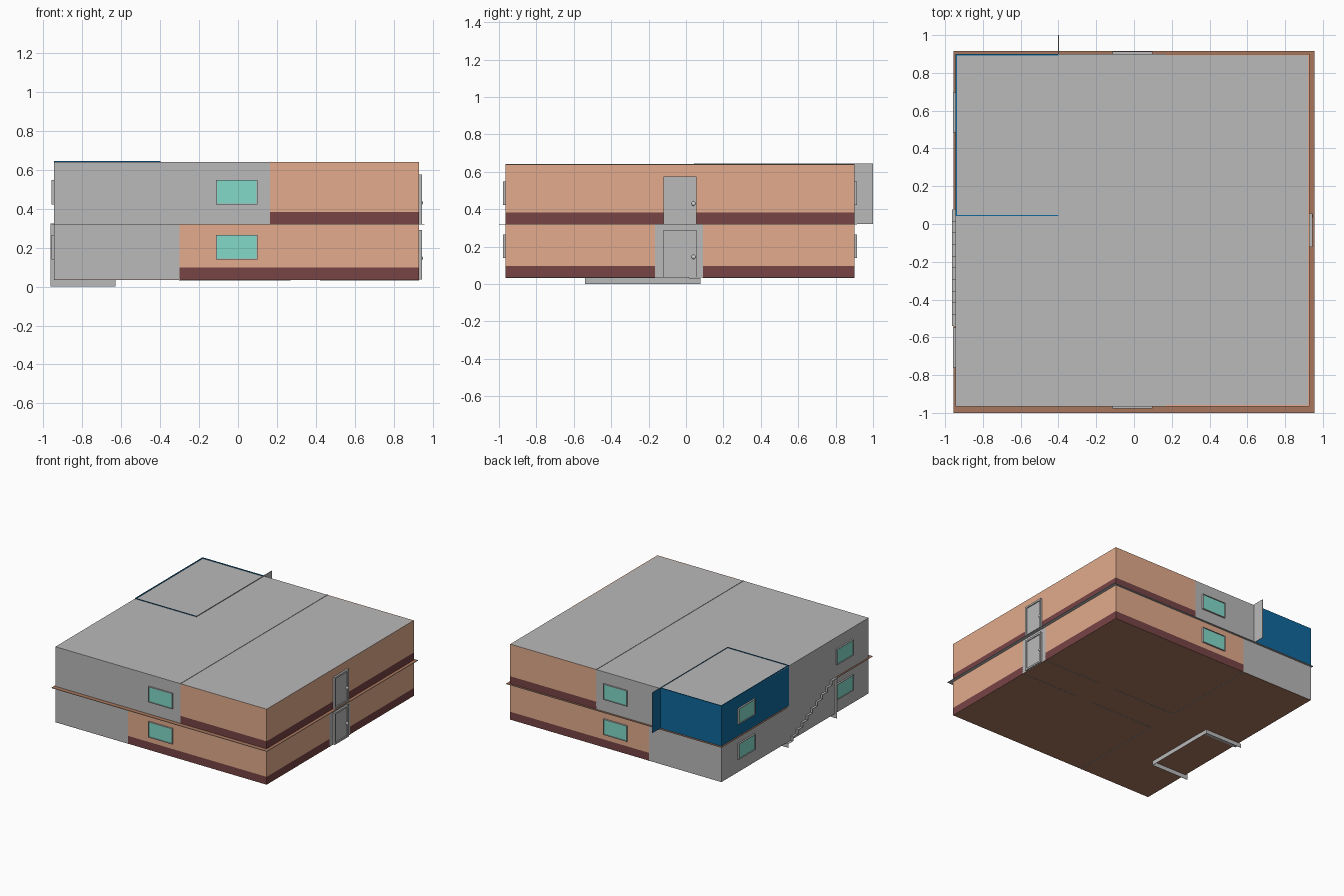
import bpy, bmesh, math
from mathutils import Vector

if "Cube" in bpy.data.objects:
    bpy.data.objects.remove(bpy.data.objects["Cube"])


def mat(name, r, g, b):
    m = bpy.data.materials.new(name)
    lin = [((c / 255 + 0.055) / 1.055) ** 2.4 for c in (r, g, b)]
    m.diffuse_color = (*lin, 1)
    m.use_nodes = True
    m.node_tree.nodes["Principled BSDF"].inputs["Base Color"].default_value = m.diffuse_color
    return m


GRAY = mat("plain gray", 186, 186, 186)
TAN = mat("tan wall", 226, 171, 140)
MAROON = mat("maroon skirting", 119, 67, 69)
FLOOR = mat("brown floor", 169, 118, 93)
BLUE = mat("deep blue wall", 16, 104, 157)
TEAL = mat("teal glass", 130, 218, 201)
KNOB = mat("light gray knob", 215, 215, 215)

# main planes of the building
X0, X1, Y0, Y1 = -0.945, 0.93, -0.965, 0.90
ZB, ZM, ZT = 0.035, 0.32, 0.64
T = 0.008  # wall thickness


def finish(name, bm, mats):
    me = bpy.data.meshes.new(name)
    bm.to_mesh(me)
    bm.free()
    for m in mats:
        me.materials.append(m)
    ob = bpy.data.objects.new(name, me)
    bpy.context.collection.objects.link(ob)
    return ob


def box(name, lo, hi, m, m2=None, side=None):
    """Axis box; faces looking along `side` take the second material."""
    bm = bmesh.new()
    bmesh.ops.create_cube(bm, size=1)
    for v in bm.verts:
        v.co = Vector([lo[i] + (v.co[i] + 0.5) * (hi[i] - lo[i]) for i in range(3)])
    bm.normal_update()
    if side:
        for f in bm.faces:
            f.material_index = int(f.normal.dot(Vector(side)) > 0.5)
    return finish(name, bm, [m] + ([m2] if m2 else []))


def wall(name, face, a, b, z0, z1, m, skirting=False):
    """Wall segment on one outer face of the building, thickness inward."""
    def seg(n, za, zb, mm):
        if face == "front":
            box(n, (a, Y0, za), (b, Y0 + T, zb), mm)
        elif face == "back":
            box(n, (a, Y1 - T, za), (b, Y1, zb), mm)
        elif face == "left":
            box(n, (X0, a, za), (X0 + T, b, zb), mm)
        else:
            box(n, (X1 - T, a, za), (X1, b, zb), mm)
    zs = z0 + 0.062 if skirting else z0
    seg(name, zs, z1, m)
    if skirting:
        seg(name + "_skirting", z0, zs, MAROON)


# lower storey outer walls
for face in ("front", "back"):
    wall(f"lower_{face}_gray_wall", face, X0, -0.30, ZB, ZM, GRAY)
    wall(f"lower_{face}_tan_wall", face, -0.30, X1, ZB, ZM, TAN, True)
wall("lower_left_wall", "left", Y0, Y1, ZB, ZM, GRAY)
wall("lower_right_front_wall", "right", Y0, -0.165, ZB, ZM, TAN, True)
wall("lower_right_hall_wall", "right", -0.165, 0.09, ZB, ZM, GRAY)
wall("lower_right_back_wall", "right", 0.09, Y1, ZB, ZM, TAN, True)

# upper storey outer walls
wall("upper_front_gray_wall", "front", X0, 0.165, ZM, ZT, GRAY)
wall("upper_front_tan_wall", "front", 0.165, X1, ZM, ZT, TAN, True)
wall("upper_back_blue_wall", "back", X0, -0.40, ZM, 0.645, BLUE)
wall("upper_back_gray_wall", "back", -0.40, 0.165, ZM, ZT, GRAY)
wall("upper_back_tan_wall", "back", 0.165, X1, ZM, ZT, TAN, True)
wall("upper_left_gray_wall", "left", Y0, 0.045, ZM, ZT, GRAY)
wall("upper_left_blue_wall", "left", 0.045, Y1, ZM, 0.645, BLUE)
wall("upper_right_wall", "right", Y0, Y1, ZM, ZT, TAN, True)

# partitions, one running out past the back wall as a fin
box("blue_room_fin_wall", (-0.402, 0.045, ZM), (-0.398, 1.0, 0.645), GRAY, BLUE, (-1, 0, 0))
box("blue_room_cross_wall", (X0, 0.043, ZM), (-0.40, 0.047, 0.645), BLUE)
box("upper_partition", (0.163, Y0, ZM), (0.167, Y1, 0.643), GRAY)
for y, s in ((-0.165, "front"), (0.09, "back")):
    for a, b, k in ((-0.30, 0.27, "inner"), (0.42, X1, "outer")):
        box(f"hall_{s}_{k}_wall", (a, y - 0.002, 0.032), (b, y + 0.002, ZM), GRAY)
box("front_room_partition", (-0.302, Y0, 0.032), (-0.298, -0.165, ZM), GRAY)
box("back_room_partition", (-0.302, 0.09, 0.032), (-0.298, Y1, ZM), GRAY)

# floor, roof and the overhanging middle slab with its stair opening
box("ground_floor", (X0, Y0, ZB - 0.001), (X1, Y1, ZB + 0.003), FLOOR)
box("roof", (X0, Y0, ZT - 0.006), (X1, Y1, ZT), GRAY)
SX0, SX1, SY0, SY1 = -0.963, -0.63, -0.54, 0.078
for n, xa, xb, ya, yb in (("main", SX1, 0.956, -1.0, 0.915),
                          ("left_front", -0.956, SX1, -1.0, SY0),
                          ("left_back", -0.956, SX1, SY1, 0.915)):
    box("middle_slab_" + n, (xa, ya, ZM - 0.002), (xb, yb, ZM + 0.002), GRAY, FLOOR, (0, 0, 1))

# hollow staircase: stepped sheet, end panel and inner side panel
N = 10
prof = [(SY1, 0.0)]
for i in range(N):
    z = 0.324 * (i + 1) / N
    prof += [(SY1 + (SY0 - SY1) * i / N, z), (SY1 + (SY0 - SY1) * (i + 1) / N, z)]
prof.append((SY0, 0.0))
bm = bmesh.new()
outer = [bm.verts.new((SX0, y, z)) for y, z in prof]
inner = [bm.verts.new((SX1, y, z)) for y, z in prof]
for i in range(len(prof) - 1):
    bm.faces.new((outer[i], outer[i + 1], inner[i + 1], inner[i]))
bm.faces.new(inner)
bmesh.ops.recalc_face_normals(bm, faces=bm.faces)
stairs = finish("staircase", bm, [GRAY])
sol = stairs.modifiers.new("sheet", "SOLIDIFY")
sol.thickness = 0.003


def framed(name, face, c, w, z0, z1, depth, bar, m):
    """Panel in a raised frame, set on an outer face."""
    def part(n, a, b, za, zb, d, mm):
        if face == "front":
            box(n, (a, Y0 - d, za), (b, Y0, zb), mm)
        elif face == "back":
            box(n, (a, Y1, za), (b, Y1 + d, zb), mm)
        elif face == "left":
            box(n, (X0 - d, a, za), (X0, b, zb), mm)
        else:
            box(n, (X1, a, za), (X1 + d, b, zb), mm)
    a, b = c - w / 2, c + w / 2
    part(name + "_panel", a + bar, b - bar, z0 + bar, z1 - bar, depth * 0.5, m)
    part(name + "_jamb_a", a, a + bar, z0, z1, depth, GRAY)
    part(name + "_jamb_b", b - bar, b, z0, z1, depth, GRAY)
    part(name + "_sill", a + bar, b - bar, z0, z0 + bar, depth, GRAY)
    part(name + "_head", a + bar, b - bar, z1 - bar, z1, depth, GRAY)


# windows and doors on both storeys
for level, dz in (("lower", 0.0), ("upper", 0.282)):
    for face, c in (("front", -0.007), ("back", -0.007), ("left", 0.59), ("left", -0.655)):
        tag = "" if face != "left" else ("_back" if c > 0 else "_front")
        framed(f"{level}_{face}{tag}_window", face, c, 0.212, 0.14 + dz, 0.265 + dz,
               0.013, 0.004, TEAL)
    zd = ZB if level == "lower" else ZM
    framed(f"{level}_door", "right", -0.033, 0.177, zd, zd + 0.255, 0.015, 0.014, GRAY)
    # round door knob
    bm = bmesh.new()
    bmesh.ops.create_uvsphere(bm, u_segments=16, v_segments=10, radius=0.013)
    bmesh.ops.translate(bm, verts=bm.verts, vec=(X1 + 0.006, 0.042, zd + 0.11))
    for f in bm.faces:
        f.smooth = True
    finish(f"{level}_door_knob", bm, [KNOB])
